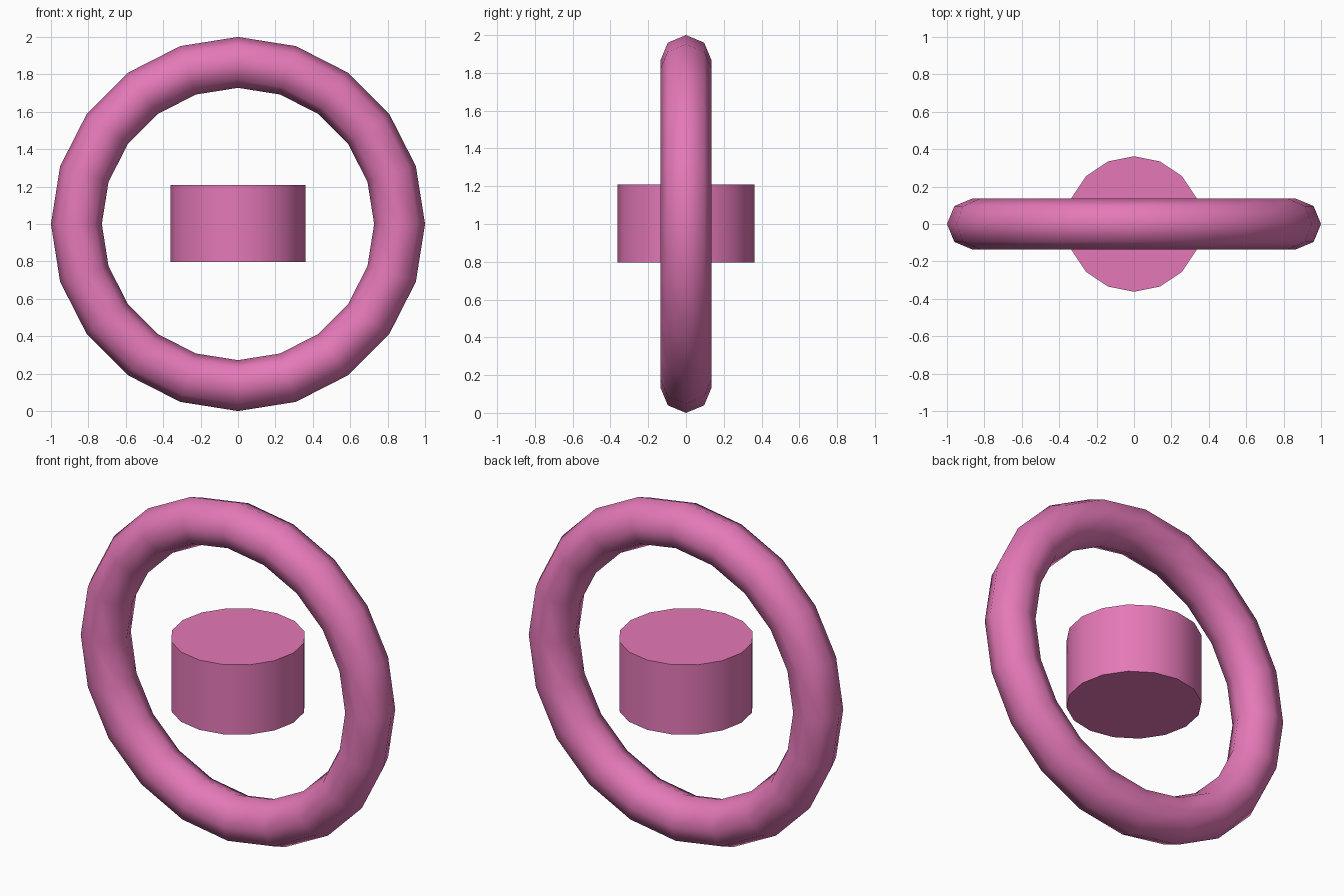
import bpy
import math

if "Cube" in bpy.data.objects:
    bpy.data.objects.remove(bpy.data.objects["Cube"])

pink = bpy.data.materials.new("pink")
pink.diffuse_color = (0.78, 0.19, 0.48, 1)
pink.use_nodes = True
pink.node_tree.nodes["Principled BSDF"].inputs["Base Color"].default_value = pink.diffuse_color


def finish(name):
    obj = bpy.context.object
    obj.name = name
    obj.data.materials.append(pink)
    return obj


# Upright ring facing the front
bpy.ops.mesh.primitive_torus_add(
    major_segments=20, minor_segments=8, major_radius=0.864, minor_radius=0.136,
    location=(0, 0, 1), rotation=(math.pi / 2, 0, 0))
finish("ring")
bpy.ops.object.shade_smooth()

# Short drum floating at the ring's centre
bpy.ops.mesh.primitive_cylinder_add(
    vertices=16, radius=0.362, depth=0.412, location=(0, 0, 1.003))
finish("centre_drum")
bpy.ops.object.shade_smooth_by_angle(angle=math.radians(40))
